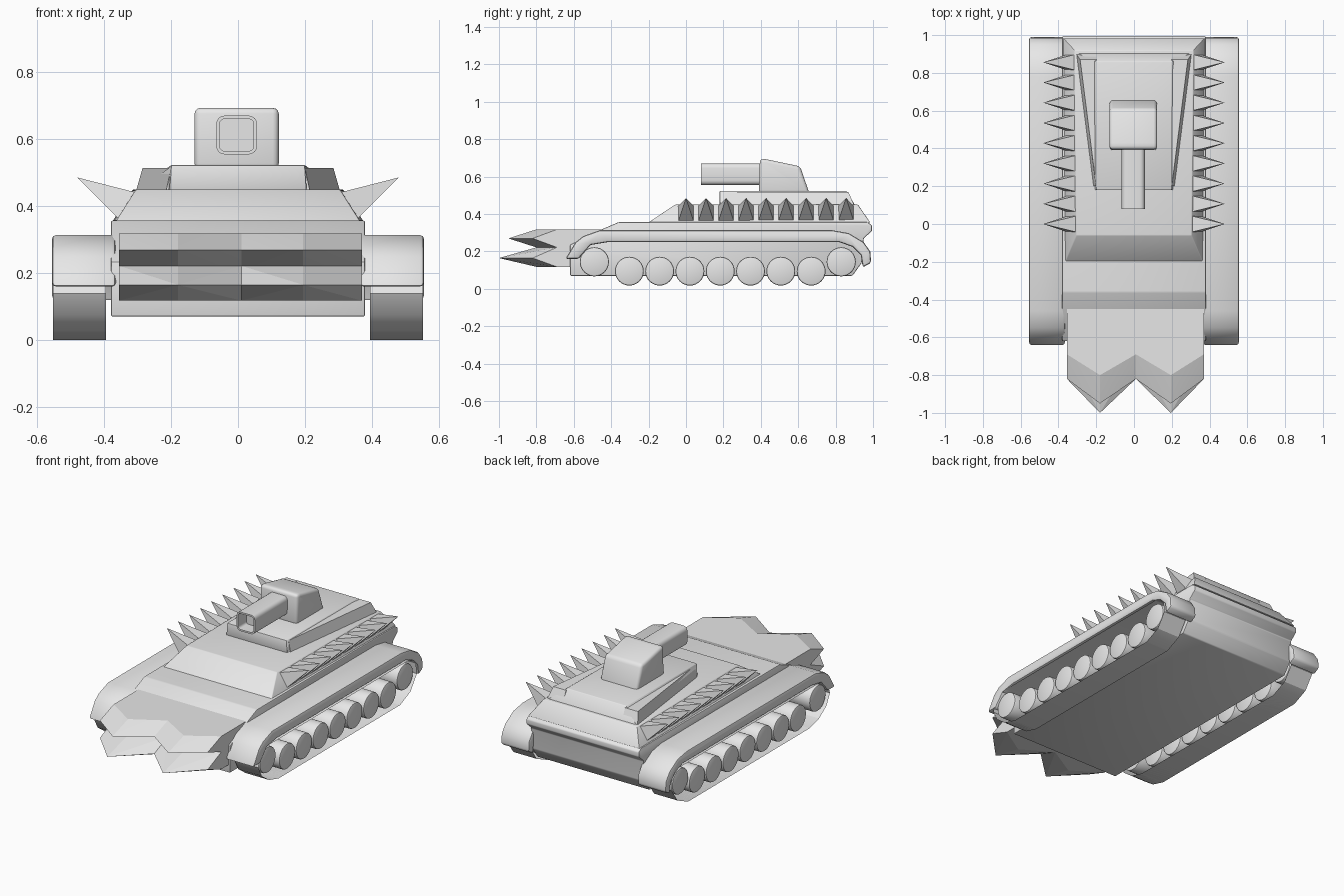
import bpy, bmesh, math
from mathutils import Matrix

if "Cube" in bpy.data.objects:
    bpy.data.objects.remove(bpy.data.objects["Cube"])

grey = bpy.data.materials.new("light_grey")
grey.use_nodes = True
grey.diffuse_color = (0.8, 0.8, 0.8, 1)
grey.node_tree.nodes["Principled BSDF"].inputs["Base Color"].default_value = (0.8, 0.8, 0.8, 1)


def finish(bm, name, bevel=0, segments=2, angle=20, shade=30):
    """Bevel the sharp edges, then turn the bmesh into a shaded object."""
    bmesh.ops.recalc_face_normals(bm, faces=bm.faces)
    if bevel:
        sharp = [e for e in bm.edges if len(e.link_faces) == 2
                 and e.calc_face_angle(0) > math.radians(angle)]
        bmesh.ops.bevel(bm, geom=sharp, offset=bevel, segments=segments,
                        profile=0.5, affect='EDGES', clamp_overlap=True)
    mesh = bpy.data.meshes.new(name)
    bm.to_mesh(mesh)
    bm.free()
    mesh.materials.append(grey)
    obj = bpy.data.objects.new(name, mesh)
    bpy.context.collection.objects.link(obj)
    bpy.ops.object.select_all(action='DESELECT')
    obj.select_set(True)
    bpy.context.view_layer.objects.active = obj
    bpy.ops.object.shade_smooth_by_angle(angle=math.radians(shade))
    return obj


def prism(name, profile, x0, x1, bevel=0, wall=0, **kw):
    """Extrude a (y, z) outline from x0 to x1; wall > 0 leaves an open band."""
    bm = bmesh.new()
    face = bm.faces.new([bm.verts.new((x0, y, z)) for y, z in profile])
    faces = [face]
    if wall:
        faces = bmesh.ops.inset_region(bm, faces=[face], thickness=wall,
                                       use_boundary=True, use_even_offset=True)["faces"]
        bmesh.ops.delete(bm, geom=[face], context='FACES')
    new = bmesh.ops.extrude_face_region(bm, geom=faces, use_keep_orig=True)["geom"]
    moved = [v for v in new if isinstance(v, bmesh.types.BMVert)]
    bmesh.ops.translate(bm, verts=moved, vec=(x1 - x0, 0, 0))
    return finish(bm, name, bevel, **kw)


def loft(name, lower, upper, bevel=0):
    """Join two four-cornered rings into a block."""
    bm = bmesh.new()
    a = [bm.verts.new(p) for p in lower]
    b = [bm.verts.new(p) for p in upper]
    bm.faces.new(a)
    bm.faces.new(b)
    for i in range(4):
        j = (i + 1) % 4
        bm.faces.new((a[i], a[j], b[j], b[i]))
    return finish(bm, name, bevel)


def ring(front, back, half_front, half_back, z):
    return [(-half_front, front, z), (half_front, front, z),
            (half_back, back, z), (-half_back, back, z)]


def wheel(name, y, z, radius, x0, x1):
    bm = bmesh.new()
    place = Matrix.Translation(((x0 + x1) / 2, y, z)) @ Matrix.Rotation(math.pi / 2, 4, 'Y')
    bmesh.ops.create_cone(bm, cap_ends=True, segments=32, radius1=radius, radius2=radius,
                          depth=abs(x1 - x0), matrix=place)
    finish(bm, name, 0.008, angle=45)


# Hull with sloping nose and overhanging tail
prism("hull", [(-0.62, 0.07), (-0.62, 0.235), (-0.47, 0.31), (-0.36, 0.357), (0.97, 0.357),
               (0.995, 0.34), (0.995, 0.31), (0.95, 0.27), (0.94, 0.14), (0.89, 0.07)],
      -0.38, 0.38, 0.006)

# Superstructure and raised deck
loft("superstructure", ring(-0.2, 0.985, 0.365, 0.375, 0.355),
     ring(-0.06, 0.92, 0.305, 0.315, 0.45), 0.004)
loft("upper_deck", ring(0.18, 0.905, 0.205, 0.3, 0.445),
     ring(0.18, 0.86, 0.2, 0.2, 0.523), 0.004)
for side in (-1, 1):
    # Thin sloping cheeks beside the deck
    loft("deck_cheek", [(side * 0.2, 0.2, 0.445), (side * 0.215, 0.2, 0.445),
                        (side * 0.305, 0.9, 0.445), (side * 0.2, 0.9, 0.445)],
         [(side * 0.198, 0.2, 0.515), (side * 0.2, 0.2, 0.515),
          (side * 0.285, 0.87, 0.515), (side * 0.198, 0.87, 0.515)])

# Turret and square gun
prism("turret", [(0.39, 0.51), (0.395, 0.695), (0.43, 0.693), (0.61, 0.655), (0.66, 0.51)],
      -0.13, 0.122, 0.018, segments=3)

bm = bmesh.new()
bmesh.ops.create_cube(bm, size=1, matrix=Matrix.Translation((-0.004, 0.25, 0.613))
                      @ Matrix.Diagonal((0.122, 0.34, 0.116, 1)))
long_edges = [e for e in bm.edges if abs(e.verts[0].co.y - e.verts[1].co.y) > 0.1]
bmesh.ops.bevel(bm, geom=long_edges, offset=0.025, segments=4, profile=0.5, affect='EDGES')
muzzle = min(bm.faces, key=lambda f: f.calc_center_median().y)
bmesh.ops.inset_region(bm, faces=[muzzle], thickness=0.01)
bore = bmesh.ops.extrude_face_region(bm, geom=[muzzle])["geom"]
bmesh.ops.translate(bm, vec=(0, 0.08, 0), verts=[v for v in bore if isinstance(v, bmesh.types.BMVert)])
bmesh.ops.delete(bm, geom=[f for f in [muzzle] if f.is_valid], context='FACES')
finish(bm, "gun_barrel")

# Running gear, mirrored on both sides
track = [(-0.4, 0), (0.77, 0), (0.87, 0.045), (0.93, 0.13), (0.92, 0.2), (0.86, 0.24),
         (-0.5, 0.24), (-0.57, 0.21), (-0.595, 0.14), (-0.56, 0.075), (-0.49, 0.025)]
fender = [(-0.645, 0.16), (-0.59, 0.25), (-0.55, 0.282), (-0.46, 0.314), (0.78, 0.314),
          (0.87, 0.298), (0.95, 0.25), (0.985, 0.2), (0.99, 0.14), (0.945, 0.115),
          (0.935, 0.18), (0.89, 0.225), (0.82, 0.25), (-0.42, 0.25), (-0.51, 0.235), (-0.575, 0.16)]
for side, label in ((-1, "right"), (1, "left")):
    prism(label + "_track", track, side * 0.395, side * 0.553, wall=0.018)
    prism(label + "_fender", fender, side * 0.365, side * 0.556, 0.012, angle=40, shade=35)
    for y in (-0.49, 0.83):
        wheel(label + "_end_wheel", y, 0.145, 0.078, side * 0.4, side * 0.545)
    for i in range(7):
        wheel(label + "_road_wheel", -0.303 + 0.162 * i, 0.095, 0.077, side * 0.4, side * 0.545)

    # Row of spikes along the superstructure
    bm = bmesh.new()
    for i in range(9):
        y = 0.107 * i
        base = [bm.verts.new((side * x, y + dy, z)) for x, dy, z in
                ((0.355, -0.042, 0.36), (0.355, 0.042, 0.36), (0.308, 0.042, 0.442), (0.308, -0.042, 0.442))]
        tip = bm.verts.new((side * 0.48, y, 0.486))
        bm.faces.new(base)
        for k in range(4):
            bm.faces.new((base[k], base[(k + 1) % 4], tip))
    finish(bm, label + "_side_spikes", shade=5)

# Front ram: a block whose front is a grid of peaks and notches
columns = (-0.355, -0.18, 0.01, 0.195, 0.37)
rows = (0.118, 0.165, 0.222, 0.27, 0.318)
bm = bmesh.new()
grid = []
for j, z in enumerate(rows):
    line = []
    for i, x in enumerate(columns):
        peak_column, peak_row = i % 2 == 1, j % 2 == 1
        if peak_row:
            y = (-1.0 if j == 1 else -0.95) if peak_column else -0.82
        else:
            y = -0.8 if peak_column else -0.69
        line.append(bm.verts.new((x, y, z)))
    grid.append(line)
back = [[bm.verts.new((x, -0.43 if z > 0.2 else -0.6, z)) for x in columns] for z in rows]
for j in range(4):
    for i in range(4):
        # Split each cell from its peak to the opposite notch
        a, b = grid[j][i], grid[j][i + 1]
        c, d = grid[j + 1][i + 1], grid[j + 1][i]
        if (i + j) % 2 == 0:
            tris = ((a, b, c), (a, c, d))
        else:
            tris = ((a, b, d), (b, c, d))
        for t in tris:
            bm.faces.new(t)
        bm.faces.new((back[j][i], back[j][i + 1], back[j + 1][i + 1], back[j + 1][i]))
    for i in (0, 4):
        bm.faces.new((grid[j][i], grid[j + 1][i], back[j + 1][i], back[j][i]))
for j in (0, 4):
    for i in range(4):
        bm.faces.new((grid[j][i], grid[j][i + 1], back[j][i + 1], back[j][i]))
finish(bm, "front_ram", shade=10)
